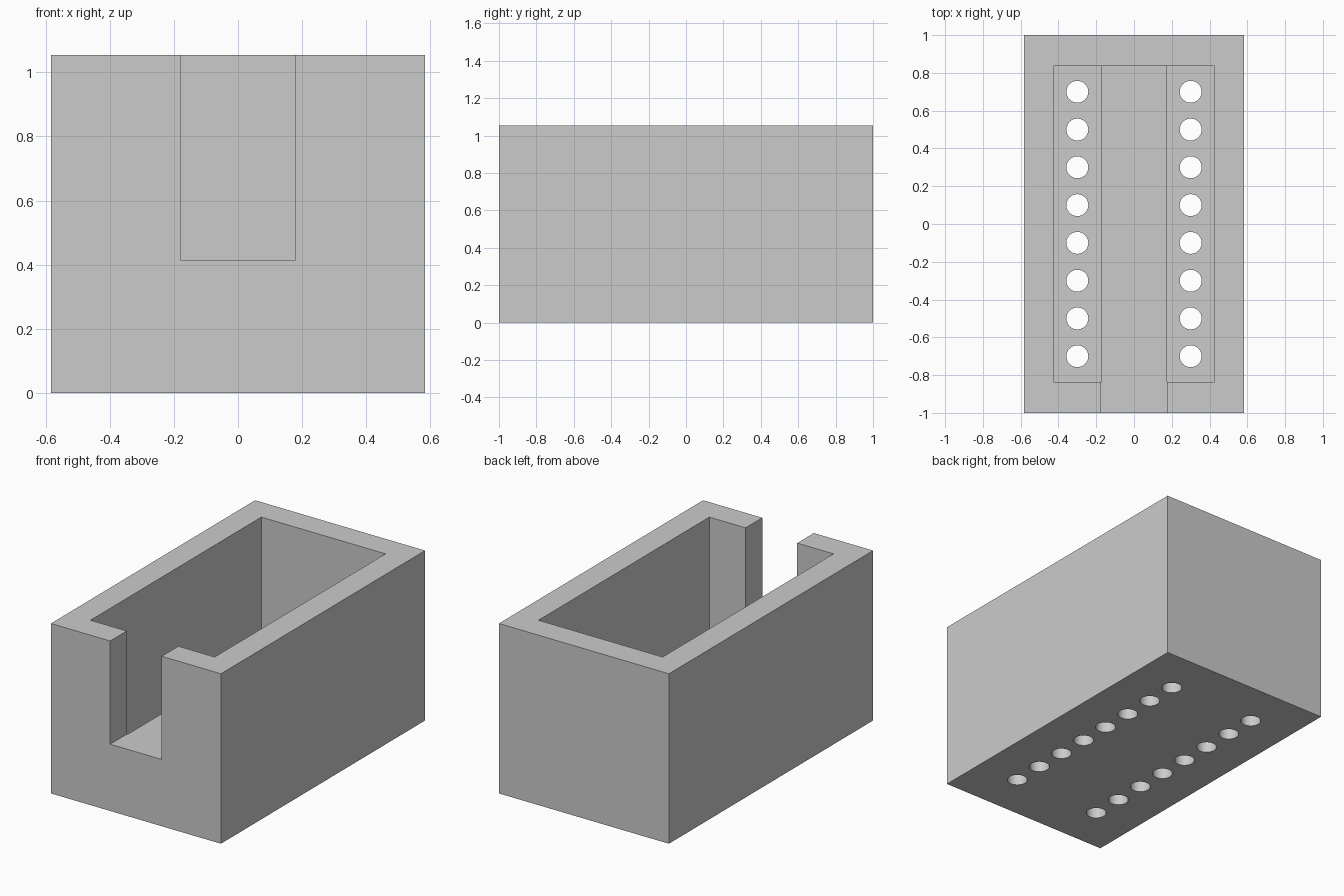
import bpy, bmesh, math
from mathutils import Matrix

cube = bpy.data.objects.get("Cube")
if cube:
    bpy.data.objects.remove(cube, do_unlink=True)

# Overall sizes
HALF_W, HALF_L, HEIGHT = 0.583, 1.0, 1.054
IN_W, IN_L = 0.426, 0.837        # cavity half sizes
RIDGE_W, RIDGE_Z = 0.172, 0.414  # central rib
SLOT_W = 0.177
FLOOR = 0.16
HOLE_X, HOLE_R, PITCH, COUNT = 0.3, 0.058, 0.2, 8

grey = bpy.data.materials.new("light_grey")
grey.use_nodes = True
colour = (0.6, 0.6, 0.6, 1)
grey.diffuse_color = colour
grey.node_tree.nodes["Principled BSDF"].inputs["Base Color"].default_value = colour


def add_object(name, bm):
    bmesh.ops.recalc_face_normals(bm, faces=bm.faces)
    mesh = bpy.data.meshes.new(name)
    bm.to_mesh(mesh)
    bm.free()
    mesh.materials.append(grey)
    obj = bpy.data.objects.new(name, mesh)
    bpy.context.collection.objects.link(obj)
    return obj


def prism(name, profile, y0, y1):
    """Extrude an x-z profile along y."""
    bm = bmesh.new()
    face = bm.faces.new([bm.verts.new((x, y0, z)) for x, z in profile])
    new = bmesh.ops.extrude_face_region(bm, geom=[face])["geom"]
    verts = [v for v in new if isinstance(v, bmesh.types.BMVert)]
    bmesh.ops.translate(bm, verts=verts, vec=(0, y1 - y0, 0))
    return add_object(name, bm)


def rect(half, z0, z1):
    return [(-half, z0), (half, z0), (half, z1), (-half, z1)]


# Outer block
body = prism("box_body", rect(HALF_W, 0, HEIGHT), -HALF_L, HALF_L)

# Cavity with two deep channels beside a central rib
top = HEIGHT + 0.1
half_profile = [(RIDGE_W, RIDGE_Z), (RIDGE_W, FLOOR), (IN_W, FLOOR), (IN_W, top)]
profile = half_profile + [(-x, z) for x, z in reversed(half_profile)]
cavity = prism("cavity_cutter", profile, -IN_L, IN_L)

# Front slot, level with the rib
slot = prism("slot_cutter", rect(SLOT_W, RIDGE_Z, top), -HALF_L - 0.1, -IN_L + 0.02)

# Two rows of pin holes through the floor
bm = bmesh.new()
for side in (-1, 1):
    for i in range(COUNT):
        y = (i - (COUNT - 1) / 2) * PITCH
        bmesh.ops.create_cone(bm, cap_ends=True, segments=32, radius1=HOLE_R,
                              radius2=HOLE_R, depth=0.4,
                              matrix=Matrix.Translation((side * HOLE_X, y, 0.05)))
holes = add_object("hole_cutter", bm)

# Cut everything out of the block
bpy.ops.object.select_all(action="DESELECT")
body.select_set(True)
bpy.context.view_layer.objects.active = body
for cutter in (cavity, slot, holes):
    cutter.hide_render = True
    mod = body.modifiers.new(cutter.name, "BOOLEAN")
    mod.operation = "DIFFERENCE"
    mod.solver = "EXACT"
    mod.object = cutter
    bpy.ops.object.modifier_apply(modifier=mod.name)
    bpy.data.objects.remove(cutter, do_unlink=True)

bpy.ops.object.shade_smooth_by_angle(angle=math.radians(30))
